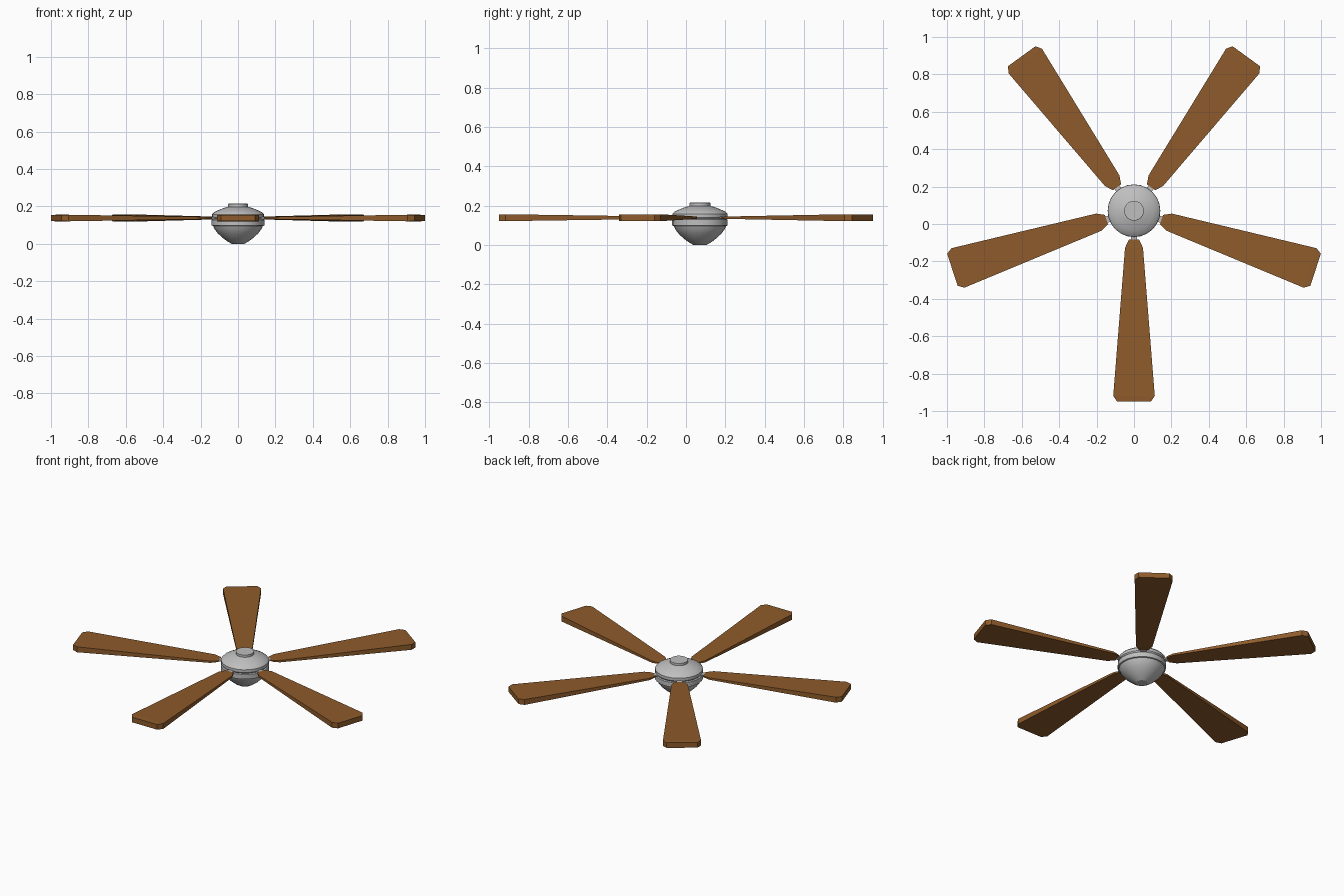
import bpy, bmesh, math
from mathutils import Matrix, Vector

if "Cube" in bpy.data.objects:
    bpy.data.objects.remove(bpy.data.objects["Cube"])

CY = 0.071   # hub centre in y
ZB = 0.138   # blade mid height


def material(name, rgb):
    m = bpy.data.materials.new(name)
    m.diffuse_color = (*rgb, 1)
    m.use_nodes = True
    m.node_tree.nodes["Principled BSDF"].inputs["Base Color"].default_value = m.diffuse_color
    return m


METAL = material("brushed metal", (0.52, 0.52, 0.52))
WOOD = material("warm wood", (0.27, 0.105, 0.024))


def finish(name, bm, mat):
    bmesh.ops.recalc_face_normals(bm, faces=bm.faces)
    me = bpy.data.meshes.new(name)
    bm.to_mesh(me)
    bm.free()
    me.materials.append(mat)
    ob = bpy.data.objects.new(name, me)
    bpy.context.collection.objects.link(ob)
    return ob


def lathe(name, profile, mat, n=24):
    bm = bmesh.new()
    rings = [[bm.verts.new((r * math.cos(2 * math.pi * i / n),
                            CY + r * math.sin(2 * math.pi * i / n), z))
              for i in range(n)] for r, z in profile]
    for a, b in zip(rings, rings[1:]):
        for i in range(n):
            j = (i + 1) % n
            bm.faces.new((a[i], a[j], b[j], b[i]))
    bm.faces.new(rings[0])
    bm.faces.new(rings[-1])
    ob = finish(name, bm, mat)
    bpy.context.view_layer.objects.active = ob
    ob.select_set(True)
    bpy.ops.object.shade_smooth_by_angle(angle=math.radians(30))
    ob.select_set(False)
    return ob


def spoke(name, sections, angle, mat):
    """Loft of rectangles (radius, half width, half thickness) along a spoke."""
    bm = bmesh.new()
    loops = [[bm.verts.new((r, sy * w, sz * t))
              for sy, sz in ((-1, -1), (1, -1), (1, 1), (-1, 1))]
             for r, w, t in sections]
    for a, b in zip(loops, loops[1:]):
        for i in range(4):
            j = (i + 1) % 4
            bm.faces.new((a[i], a[j], b[j], b[i]))
    bm.faces.new(loops[0])
    bm.faces.new(loops[-1])
    bm.transform(Matrix.Translation((0, CY, ZB)) @ Matrix.Rotation(angle, 4, 'Z'))
    return finish(name, bm, mat)


# motor housing: cap, dome, slot for the brackets
lathe("upper_housing", [(0.10, 0.130), (0.134, 0.132), (0.140, 0.140), (0.140, 0.158),
                        (0.130, 0.168), (0.105, 0.180), (0.075, 0.192), (0.053, 0.198),
                        (0.053, 0.213), (0.050, 0.215)], METAL)
# lower bowl
lathe("lower_bowl", [(0.034, 0.0), (0.060, 0.015), (0.085, 0.034), (0.108, 0.056),
                     (0.125, 0.078), (0.133, 0.096), (0.141, 0.098), (0.141, 0.128),
                     (0.134, 0.132)], METAL)

# five blades with their brackets
for k in range(5):
    a = math.radians(-90 + 72 * k)
    spoke(f"bracket_{k + 1}", [(0.12, 0.017, 0.006), (0.17, 0.017, 0.003)], a, METAL)
    spoke(f"blade_{k + 1}", [(0.155, 0.027, 0.004), (0.198, 0.048, 0.006),
                             (0.99, 0.111, 0.0175), (1.021, 0.090, 0.0165)], a, WOOD)
